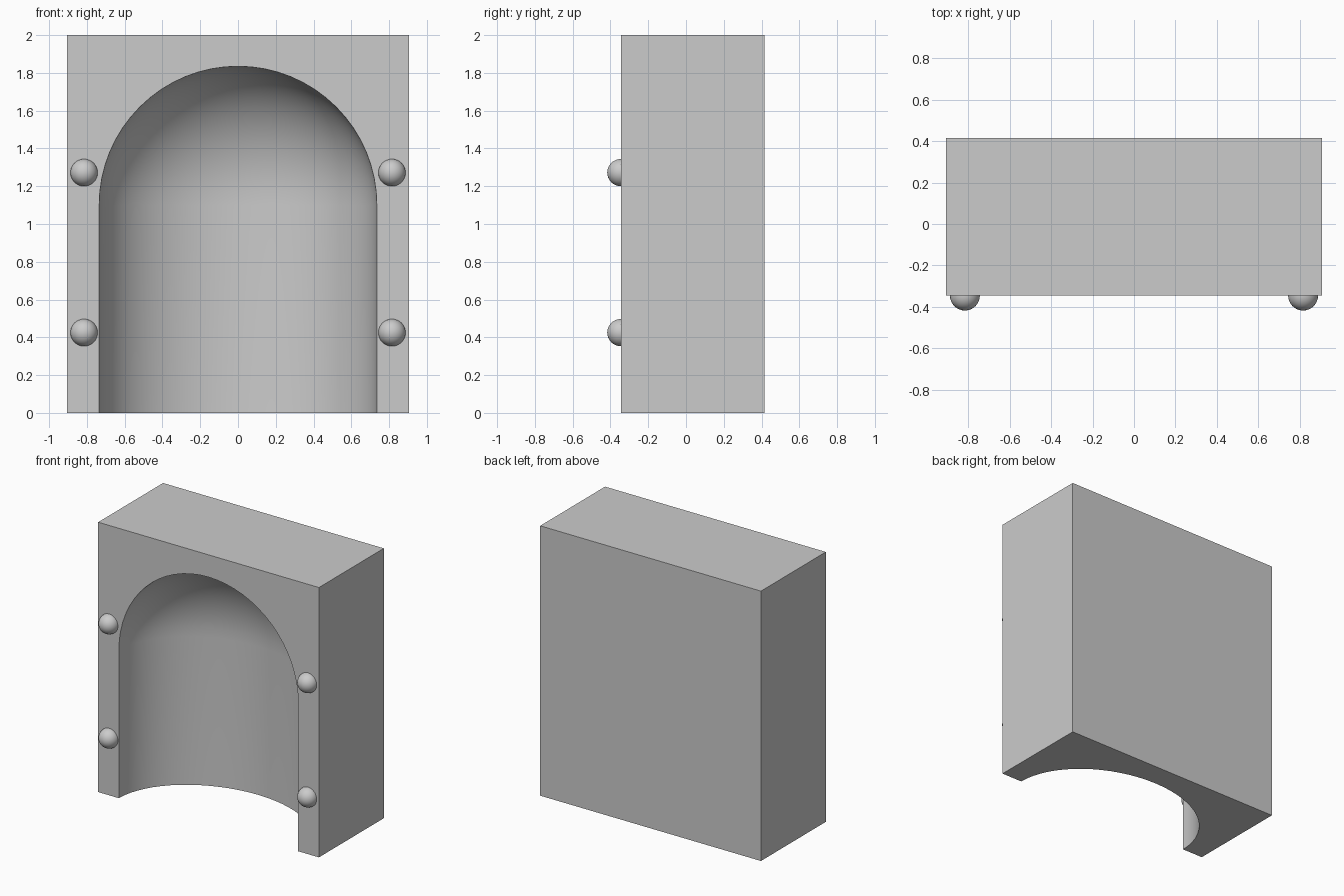
import bpy
import bmesh

WIDTH, HEIGHT = 1.81, 2.0
FRONT, BACK = -0.345, 0.415
ARCH_RADIUS, ARCH_DEPTH, SPRING_Z = 0.735, 0.58, 1.1
STUD_RADIUS = 0.072

default = bpy.data.objects.get("Cube")
if default:
    bpy.data.objects.remove(default, do_unlink=True)

grey = bpy.data.materials.new("plain_grey")
grey.use_nodes = True
grey.diffuse_color = (0.6, 0.6, 0.6, 1)
grey.node_tree.nodes["Principled BSDF"].inputs["Base Color"].default_value = (0.6, 0.6, 0.6, 1)


def add_object(name, bm):
    bmesh.ops.recalc_face_normals(bm, faces=bm.faces)
    mesh = bpy.data.meshes.new(name)
    bm.to_mesh(mesh)
    bm.free()
    mesh.materials.append(grey)
    obj = bpy.data.objects.new(name, mesh)
    bpy.context.collection.objects.link(obj)
    return obj


def smooth(obj):
    bpy.ops.object.select_all(action='DESELECT')
    obj.select_set(True)
    bpy.context.view_layer.objects.active = obj
    bpy.ops.object.shade_smooth_by_angle(angle=0.6)


# Solid block
bm = bmesh.new()
bmesh.ops.create_cube(bm, size=1)
bmesh.ops.scale(bm, vec=(WIDTH, BACK - FRONT, HEIGHT), verts=bm.verts)
bmesh.ops.translate(bm, vec=(0, (FRONT + BACK) / 2, HEIGHT / 2), verts=bm.verts)
block = add_object("niche_block", bm)

# Niche cutter: a dome whose rim is drawn straight down through the floor
bm = bmesh.new()
bmesh.ops.create_uvsphere(bm, u_segments=64, v_segments=32, radius=1)
bmesh.ops.delete(bm, geom=[v for v in bm.verts if v.co.z < -0.01], context='VERTS')
bmesh.ops.scale(bm, vec=(ARCH_RADIUS, ARCH_DEPTH, ARCH_RADIUS), verts=bm.verts)
rim = [e for e in bm.edges if e.is_boundary]
walls = bmesh.ops.extrude_edge_only(bm, edges=rim)["geom"]
lower = [g for g in walls if isinstance(g, bmesh.types.BMVert)]
bmesh.ops.translate(bm, vec=(0, 0, -SPRING_Z - 0.2), verts=lower)
bmesh.ops.holes_fill(bm, edges=[e for e in bm.edges if e.is_boundary], sides=0)
bmesh.ops.translate(bm, vec=(0, FRONT, SPRING_Z), verts=bm.verts)
cutter = add_object("niche_cutter", bm)
cutter.hide_render = True

# Carve the niche, then drop the cutter
carve = block.modifiers.new("carve_niche", 'BOOLEAN')
carve.operation = 'DIFFERENCE'
carve.solver = 'EXACT'
carve.object = cutter
bpy.context.view_layer.objects.active = block
bpy.ops.object.modifier_apply(modifier=carve.name)
bpy.data.objects.remove(cutter, do_unlink=True)
smooth(block)

# Round studs on both front posts
for side, x in (("left", 0.815), ("right", -0.815)):
    for level, z in (("lower", 0.425), ("upper", 1.272)):
        bm = bmesh.new()
        bmesh.ops.create_uvsphere(bm, u_segments=32, v_segments=16, radius=STUD_RADIUS)
        stud = add_object(f"{level}_{side}_stud", bm)
        stud.location = (x, FRONT, z)
        smooth(stud)
